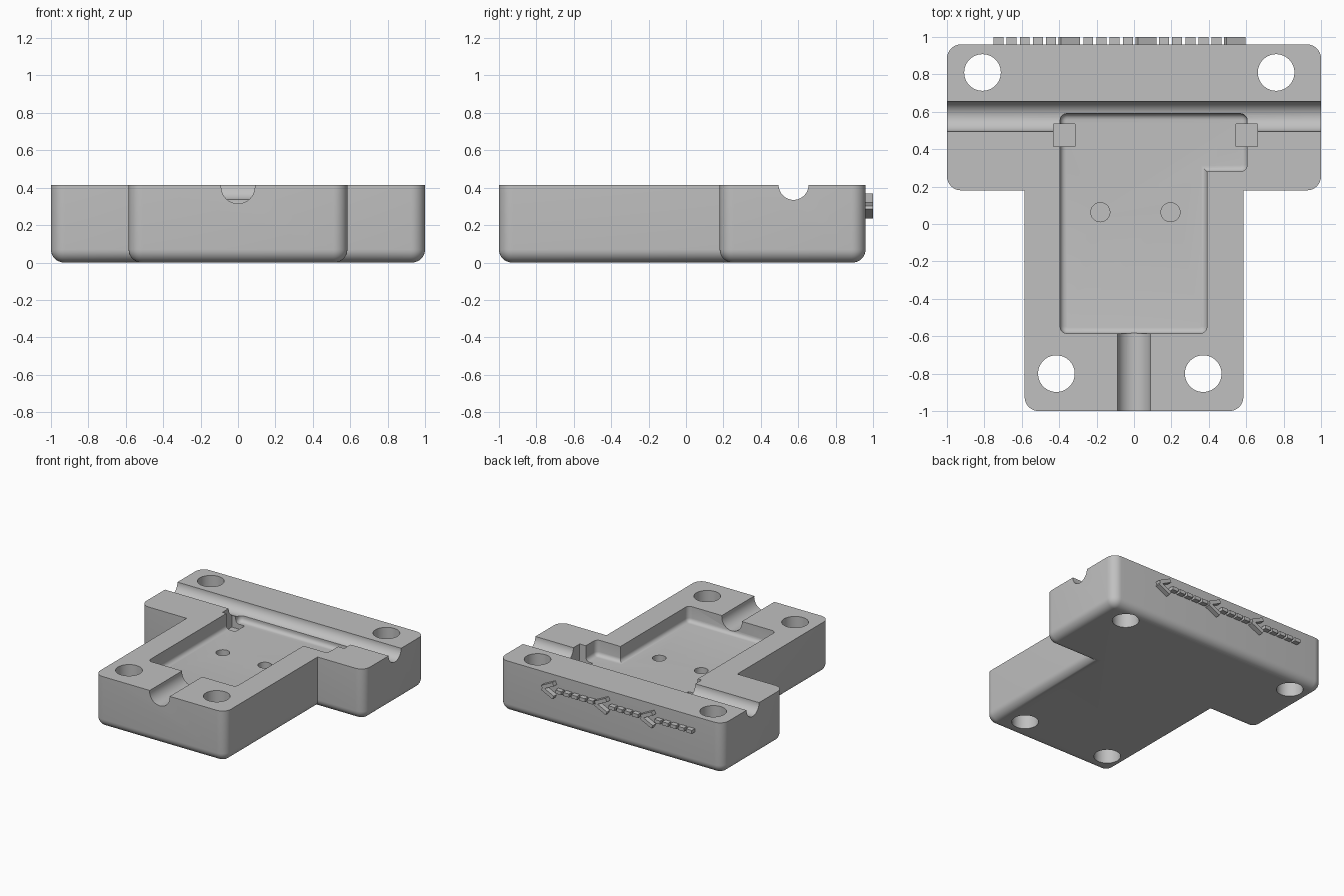
import bpy, bmesh, math
from mathutils import Matrix

TOP = 0.415      # height of the block
FLOOR = 0.29     # pocket floor height

old = bpy.data.objects.get("Cube")
if old:
    bpy.data.objects.remove(old, do_unlink=True)

grey = bpy.data.materials.new("plain grey")
grey.use_nodes = True
grey.diffuse_color = (0.53, 0.53, 0.53, 1)
grey.node_tree.nodes["Principled BSDF"].inputs["Base Color"].default_value = grey.diffuse_color


def add_object(name, bm):
    bmesh.ops.recalc_face_normals(bm, faces=bm.faces)
    mesh = bpy.data.meshes.new(name)
    bm.to_mesh(mesh)
    bm.free()
    mesh.materials.append(grey)
    obj = bpy.data.objects.new(name, mesh)
    bpy.context.collection.objects.link(obj)
    return obj


def rounded_prism(name, outline, concave, z0, z1, corner, bottom, segments):
    """Extruded outline with rounded convex corners and a rounded bottom rim."""
    bm = bmesh.new()
    base = bm.faces.new([bm.verts.new((x, y, z0)) for x, y in outline])
    ext = bmesh.ops.extrude_face_region(bm, geom=[base], use_keep_orig=True)
    for v in [g for g in ext["geom"] if isinstance(g, bmesh.types.BMVert)]:
        v.co.z = z1
    bmesh.ops.recalc_face_normals(bm, faces=bm.faces)

    def is_convex_upright(e):
        a, b = e.verts
        spot = (round(a.co.x, 3), round(a.co.y, 3))
        return abs(a.co.z - b.co.z) > 0.01 and spot not in concave

    bmesh.ops.bevel(bm, geom=[e for e in bm.edges if is_convex_upright(e)], offset=corner,
                    segments=segments, profile=0.5, affect='EDGES')
    rim = [e for e in bm.edges if all(abs(v.co.z - z0) < 1e-4 for v in e.verts)]
    bmesh.ops.bevel(bm, geom=rim, offset=bottom, segments=segments,
                    profile=0.5, affect='EDGES')
    return add_object(name, bm)


def cylinder(name, center, radius, length, axis='Z'):
    turn = {'Z': Matrix(), 'X': Matrix.Rotation(math.pi / 2, 4, 'Y'),
            'Y': Matrix.Rotation(math.pi / 2, 4, 'X')}[axis]
    bm = bmesh.new()
    bmesh.ops.create_cone(bm, cap_ends=True, segments=48, radius1=radius, radius2=radius,
                          depth=length, matrix=Matrix.Translation(center) @ turn)
    return add_object(name, bm)


def box(name, center, size, tilt=0.0):
    bm = bmesh.new()
    bmesh.ops.create_cube(bm, size=1, matrix=Matrix.Translation(center)
                          @ Matrix.Rotation(tilt, 4, 'Y') @ Matrix.Diagonal((*size, 1)))
    return add_object(name, bm)


# T-shaped block
STEM, STEP = 0.585, 0.18
block = rounded_prism(
    "mould_block",
    [(-STEM, -1), (STEM, -1), (STEM, STEP), (1, STEP), (1, 0.96),
     (-1, 0.96), (-1, STEP), (-STEM, STEP)],
    {(STEM, STEP), (-STEM, STEP)}, 0, TOP, 0.075, 0.07, 8)

# L-shaped pocket
cutters = [rounded_prism(
    "pocket_cutter",
    [(-0.395, -0.585), (0.39, -0.585), (0.39, 0.28), (0.605, 0.28),
     (0.605, 0.59), (-0.395, 0.59)],
    {(0.39, 0.28)}, FLOOR, TOP + 0.2, 0.036, 0.032, 5)]

# Round channels across the bar and out of the front
cutters.append(cylinder("cross_channel_cutter", (0, 0.575, TOP), 0.08, 2.4, 'X'))
cutters.append(cylinder("front_channel_cutter", (0, -0.85, 0.405), 0.09, 0.56, 'Y'))

# Square notches where the cross channel meets the pocket
for x in (-0.3725, 0.6025):
    cutters.append(box("notch_cutter", (x, 0.475, 0.45), (0.115, 0.12, 0.4)))

# Through bolt holes
for x, y in ((-0.81, 0.81), (0.76, 0.81), (-0.415, -0.8), (0.37, -0.8)):
    cutters.append(cylinder("bolt_hole_cutter", (x, y, 0.2), 0.098, 1))

# Shallow holes in the pocket floor
for x in (-0.18, 0.195):
    cutters.append(cylinder("pin_hole_cutter", (x, 0.063, FLOOR), 0.051, 0.2))

bpy.context.view_layer.objects.active = block
for cutter in cutters:
    cutter.hide_render = True
    mod = block.modifiers.new("cut", 'BOOLEAN')
    mod.operation = 'DIFFERENCE'
    mod.solver = 'EXACT'
    mod.object = cutter
    bpy.ops.object.modifier_apply(modifier=mod.name)
    bpy.data.objects.remove(cutter, do_unlink=True)

bpy.ops.object.select_all(action='DESELECT')
block.select_set(True)
bpy.ops.object.shade_smooth_by_angle(angle=math.radians(30))

# Raised dashed arrows on the back face, pointing to the left
MID = 0.303
for tip, dashes in ((-0.295, 5), (0.115, 4), (0.59, 5)):
    for i in range(dashes):
        box("arrow_dash", (tip - 0.148 - 0.0705 * i, 0.975, MID), (0.053, 0.05, 0.028))
    for side in (1, -1):
        box("arrow_head_bar", (tip - 0.051, 0.975, MID + side * 0.029),
            (0.112, 0.05, 0.03), side * math.radians(26))
